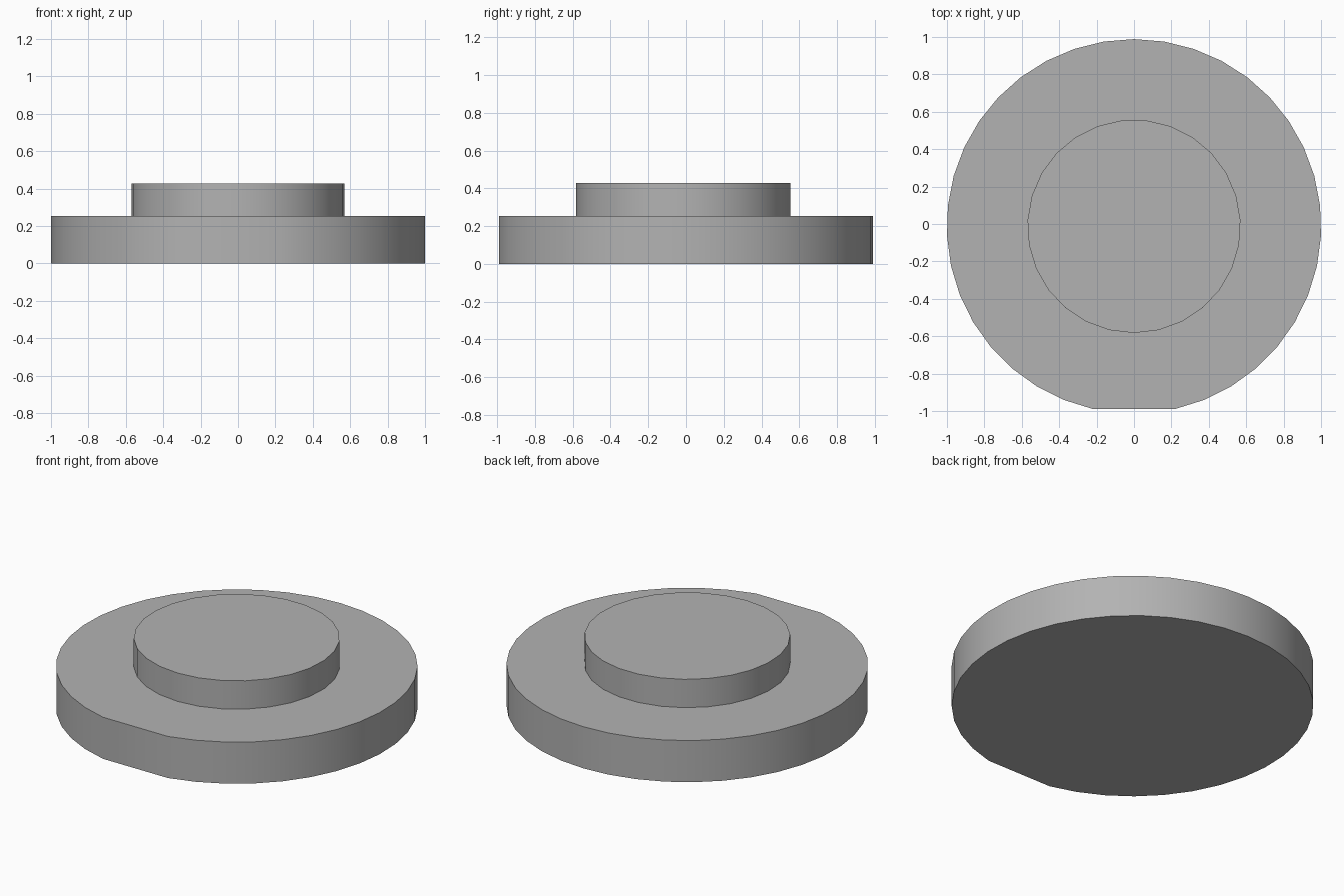
import bpy, bmesh
from math import sin, cos, radians

cube = bpy.data.objects.get("Cube")
if cube:
    bpy.data.objects.remove(cube, do_unlink=True)

GREY = (0.45, 0.45, 0.45, 1)
grey = bpy.data.materials.new("plain grey")
grey.use_nodes = True
grey.diffuse_color = GREY
grey.node_tree.nodes["Principled BSDF"].inputs["Base Color"].default_value = GREY

CENTRE_Y = -0.0125


def arc(radius, start, sweep, steps, closed):
    """Points along an arc; a closed circle skips the repeated end point."""
    count = steps if closed else steps + 1
    angles = [radians(start + sweep * i / steps) for i in range(count)]
    return [(radius * cos(a), CENTRE_Y + radius * sin(a)) for a in angles]


def extrude_outline(name, outline, bottom, top):
    """Solid prism with a rounded side and crisp rims."""
    bm = bmesh.new()
    face = bm.faces.new([bm.verts.new((x, y, bottom)) for x, y in outline])
    result = bmesh.ops.extrude_face_region(bm, geom=[face], use_keep_orig=True)
    for item in result["geom"]:
        if isinstance(item, bmesh.types.BMVert):
            item.co.z = top
    bmesh.ops.recalc_face_normals(bm, faces=bm.faces)
    mesh = bpy.data.meshes.new(name)
    bm.to_mesh(mesh)
    bm.free()
    mesh.materials.append(grey)
    obj = bpy.data.objects.new(name, mesh)
    bpy.context.collection.objects.link(obj)
    bpy.ops.object.select_all(action='DESELECT')
    obj.select_set(True)
    bpy.context.view_layer.objects.active = obj
    bpy.ops.object.shade_smooth_by_angle(angle=radians(30))


# Wide disc with a flat cut across the front
HALF_FLAT = 12.7
extrude_outline("base_disc",
                arc(1.001, -90 + HALF_FLAT, 360 - 2 * HALF_FLAT, 36, False), 0, 0.254)

# Smaller raised disc on top
extrude_outline("raised_hub", arc(0.57, -90, 360, 27, True), 0.254, 0.427)
